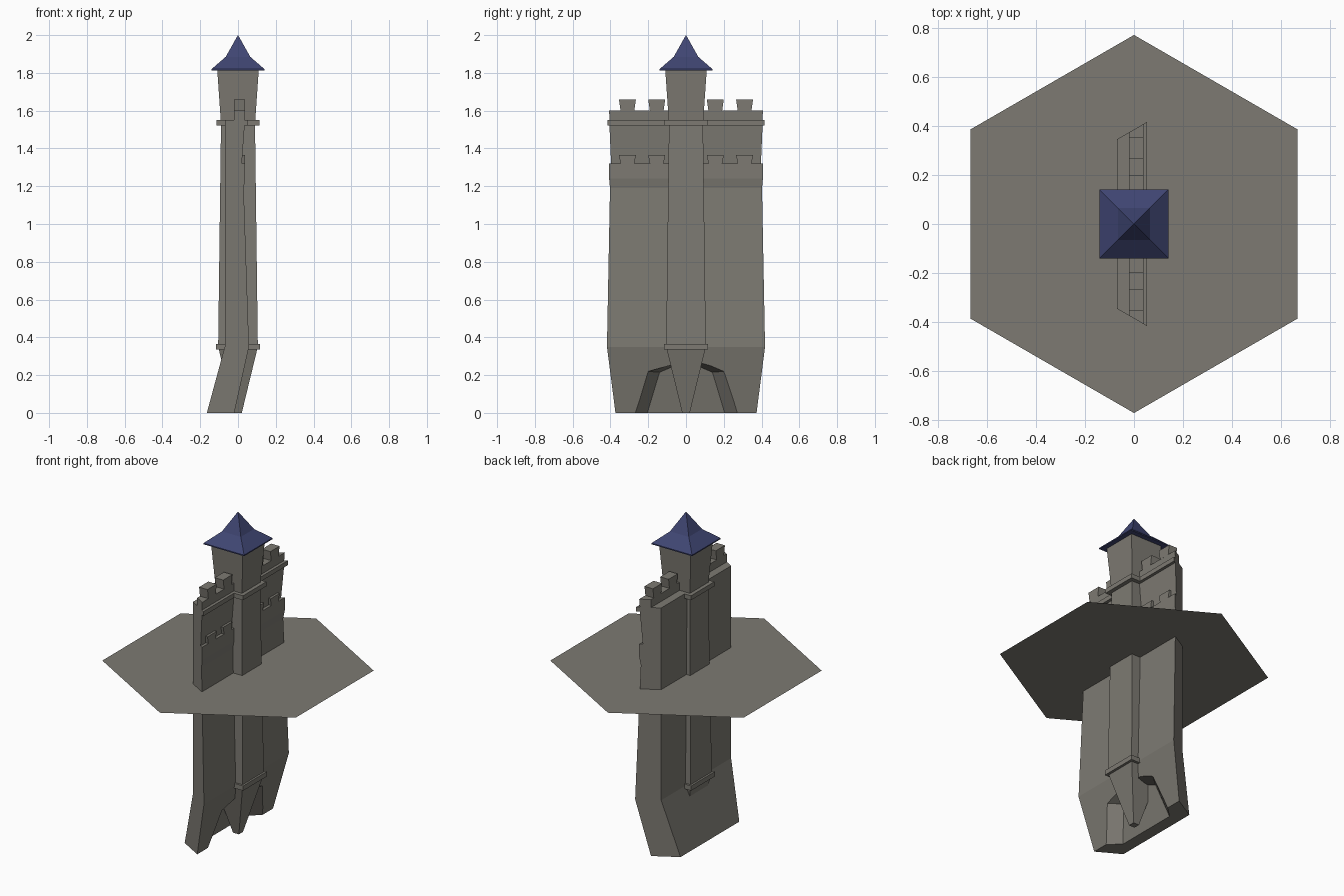
import bpy, bmesh, math

if "Cube" in bpy.data.objects:
    bpy.data.objects.remove(bpy.data.objects["Cube"])

T = math.tan(math.radians(30))


def mat(name, rgb):
    m = bpy.data.materials.new(name)
    m.diffuse_color = (*rgb, 1)
    m.use_nodes = True
    m.node_tree.nodes["Principled BSDF"].inputs["Base Color"].default_value = m.diffuse_color
    return m


STONE = mat("grey stone", (0.205, 0.195, 0.17))
SLATE = mat("navy roof", (0.05, 0.06, 0.17))


def loft(name, rings, material, cap=True):
    """Skin a list of equally long point rings."""
    bm = bmesh.new()
    vs = [[bm.verts.new(p) for p in r] for r in rings]
    n = len(rings[0])
    for a, b in zip(vs, vs[1:]):
        for i in range(n):
            j = (i + 1) % n
            bm.faces.new((a[i], a[j], b[j], b[i]))
    if cap:
        bm.faces.new(vs[0][::-1])
        if len(vs) > 1:
            bm.faces.new(vs[-1])
    if len(vs) > 1:
        bmesh.ops.recalc_face_normals(bm, faces=bm.faces[:])
    me = bpy.data.meshes.new(name)
    bm.to_mesh(me)
    bm.free()
    me.materials.append(material)
    ob = bpy.data.objects.new(name, me)
    bpy.context.collection.objects.link(ob)
    return ob


def square(h, z):
    return [(-h, -h, z), (h, -h, z), (h, h, z), (-h, h, z)]


def mitred(name, profile):
    """Extrude an x-z profile along y between the two 60 degree mitre planes."""
    return loft(name, [[(x, s * (0.385 + T * x), z) for x, z in profile]
                       for s in (-1, 1)], STONE)


def merlon(name, x0, x1, y, z0, z1):
    """Battlement block that widens slightly upwards."""
    def ring(h, z):
        return [(x0, y - h, z), (x1, y - h, z), (x1, y + h, z), (x0, y + h, z)]
    return loft(name, [ring(0.036, z0), ring(0.045, z1)], STONE)


# Wall body, with leaning foot and stepped outer face
wall = mitred("wall", [
    (-0.165, 0), (-0.02, 0), (0.058, 0.35), (0.03, 1.19), (0.038, 1.24),
    (0.038, 1.32), (0.02, 1.32), (0.035, 1.52), (0.035, 1.55),
    (0.038, 1.60), (-0.02, 1.60), (-0.02, 1.55), (-0.07, 1.55), (-0.07, 0.35)])

# Pointed recess in the foot of the outer face
outer = [(0.302, -0.1), (0.20, 0.22), (0, 0.285)]
inner = [(0.235, -0.1), (0.14, 0.215), (0, 0.275)]
front = [(2 * a[0] - b[0], 2 * a[1] - b[1]) for a, b in zip(outer, inner)]


def arch(half, dx):
    pts = half + [(-y, z) for y, z in half[1::-1]]
    return [(-0.02 + 0.223 * z + dx, y, z) for y, z in pts]


cutter = loft("recess_cutter", [arch(front, 0.07), arch(inner, -0.07)], STONE)
cutter.hide_render = True
mod = wall.modifiers.new("recess", 'BOOLEAN')
mod.operation = 'DIFFERENCE'
mod.solver = 'EXACT'
mod.object = cutter
bpy.context.view_layer.objects.active = wall
bpy.ops.object.modifier_apply(modifier=mod.name)
bpy.data.objects.remove(cutter)

# Cornice under the parapet
mitred("wall_cornice", [(0.02, 1.522), (0.053, 1.522), (0.053, 1.55), (0.02, 1.55)])

# Two rows of battlements
for y in (-0.31, -0.155, 0.155, 0.31):
    merlon("upper_merlon", -0.02, 0.038, y, 1.598, 1.66)
    merlon("lower_merlon", 0.01, 0.038, y, 1.318, 1.365)

# Tower shaft: tapered corbel, shaft, flared head
loft("tower", [square(0.02, 0), square(0.105, 0.35), square(0.09, 1.53),
               square(0.11, 1.82)], STONE)
loft("tower_lower_band", [square(0.117, 0.335), square(0.117, 0.365)], STONE)
loft("tower_upper_band", [square(0.115, 1.522), square(0.115, 1.55)], STONE)

# Concave pyramid roof
loft("roof", [square(0.14, 1.813), square(0.14, 1.82), square(0.065, 1.885),
              square(0.0005, 2.0)], SLATE)

# Thin hexagonal floor
R = 0.77
loft("hex_floor", [[(R * math.cos(math.radians(30 + 60 * i)),
                     R * math.sin(math.radians(30 + 60 * i)), 1.04)
                    for i in range(6)]], STONE, cap=False)
bm = bmesh.new()
me = bpy.data.objects["hex_floor"].data
bm.from_mesh(me)
bm.faces.new(bm.verts[:])
bm.normal_update()
bm.to_mesh(me)
bm.free()
